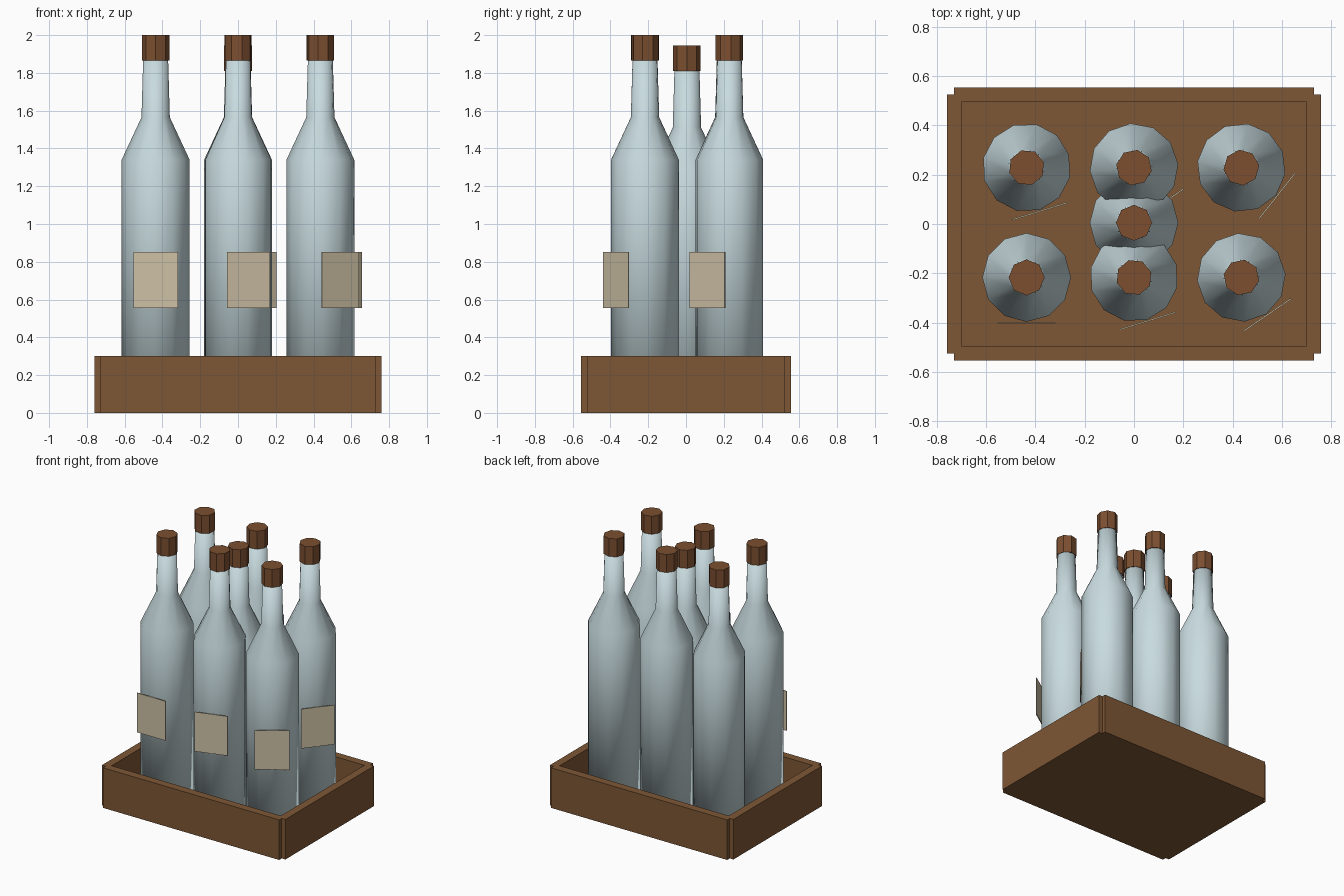
import bpy, bmesh, math
from mathutils import Matrix, Vector

cube = bpy.data.objects.get("Cube")
if cube:
    bpy.data.objects.remove(cube, do_unlink=True)


def material(name, color):
    m = bpy.data.materials.new(name)
    m.use_nodes = True
    m.diffuse_color = (*color, 1)
    m.node_tree.nodes["Principled BSDF"].inputs["Base Color"].default_value = (*color, 1)
    return m


WOOD = material("crate wood", (0.21, 0.095, 0.036))
CORK = material("cork brown", (0.20, 0.078, 0.03))
GLASS = material("pale glass", (0.58, 0.71, 0.74))
PAPER = material("label paper", (0.62, 0.54, 0.38))


def add_object(name, bm, mat, smooth=False):
    bmesh.ops.recalc_face_normals(bm, faces=bm.faces)
    mesh = bpy.data.meshes.new(name)
    bm.to_mesh(mesh)
    bm.free()
    mesh.materials.append(mat)
    for p in mesh.polygons:
        p.use_smooth = smooth
    ob = bpy.data.objects.new(name, mesh)
    bpy.context.collection.objects.link(ob)
    return ob


def box(name, center, size, mat):
    bm = bmesh.new()
    bmesh.ops.create_cube(bm, size=1, matrix=Matrix.Translation(center) @ Matrix.Diagonal((*size, 1)))
    return add_object(name, bm, mat)


def lathe(name, profile, sides, mat, smooth):
    """Closed solid made of stacked rings given as (radius, height)."""
    bm = bmesh.new()
    rings = []
    for r, z in profile:
        angles = [math.tau * k / sides for k in range(sides)]
        rings.append([bm.verts.new((r * math.cos(a), r * math.sin(a), z)) for a in angles])
    for low, high in zip(rings, rings[1:]):
        for k in range(sides):
            n = (k + 1) % sides
            bm.faces.new((low[k], low[n], high[n], high[k]))
    bm.faces.new(rings[0][::-1])
    bm.faces.new(rings[-1])
    return add_object(name, bm, mat, smooth)


# Crate: floor and four walls with notched corners
FLOOR = 0.055
box("crate_floor", (0, 0, FLOOR / 2), (1.46, 1.05, FLOOR), WOOD)
for s, side in ((-1, "front"), (1, "back")):
    box(f"crate_{side}_wall", (0, s * 0.525, 0.15), (1.46, 0.06, 0.3), WOOD)
for s, side in ((-1, "right"), (1, "left")):
    box(f"crate_{side}_wall", (s * 0.73, 0, 0.15), (0.06, 1.05, 0.3), WOOD)

# Bottle heights are measured from its own base
BODY = [(0.18, 0), (0.18, 1.285), (0.075, 1.51), (0.066, 1.82)]
STOPPER = [(0.073, 1.81), (0.073, 1.945)]


def bottle(name, x, y, z, turn, labelled=True):
    parts = [lathe(f"{name}_glass", BODY, 12, GLASS, True),
             lathe(f"{name}_cork", STOPPER, 8, CORK, False)]
    if labelled:
        parts.append(box(f"{name}_label", Vector((0, -0.185, 0.648)), (0.236, 0.006, 0.295), PAPER))
    for p in parts:
        p.data.transform(Matrix.Translation((x, y, z)) @ Matrix.Rotation(turn, 4, "Z"))


# Two rows of three, each bottle turned a little more than the last
for i, col in enumerate(("right", "middle", "left")):
    for j, row in enumerate(("front", "back")):
        bottle(f"{row}_{col}_bottle", (i - 1) * 0.436, (-0.217, 0.229)[j], FLOOR, 0.3 * (i + j))

# Extra bottle squeezed into the centre, set slightly lower
bottle("centre_bottle", 0, 0.005, 0.001, 0, labelled=False)
